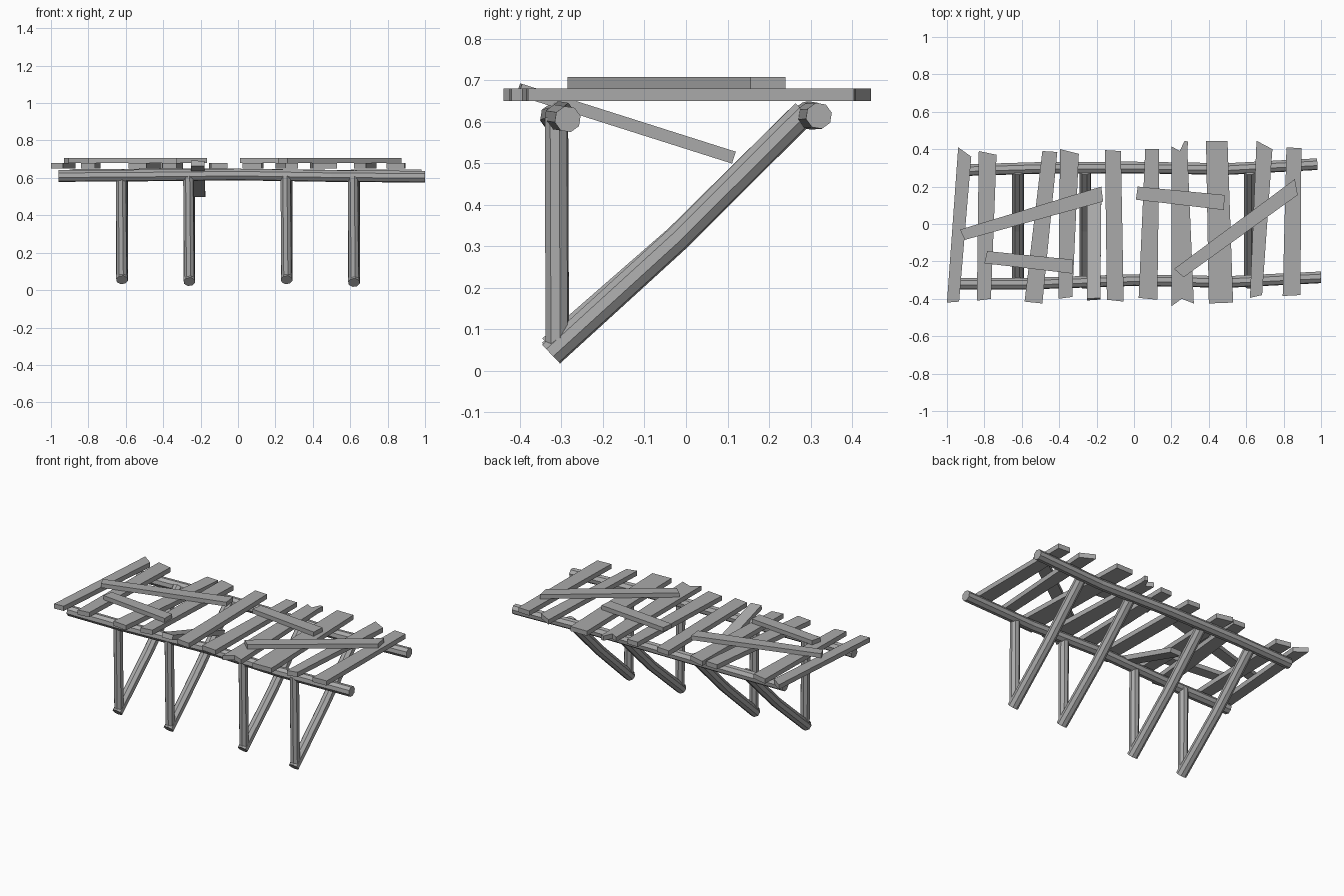
import bpy, bmesh, math
from mathutils import Vector

cube = bpy.data.objects.get("Cube")
if cube:
    bpy.data.objects.remove(cube)

# Single weathered grey for all the wood
wood = bpy.data.materials.new("weathered_grey_wood")
GREY = (0.4, 0.4, 0.4, 1)
wood.use_nodes = True
wood.diffuse_color = GREY
wood.node_tree.nodes["Principled BSDF"].inputs["Base Color"].default_value = GREY


def finish(name, bm):
    bmesh.ops.recalc_face_normals(bm, faces=bm.faces)
    mesh = bpy.data.meshes.new(name)
    bm.to_mesh(mesh)
    bm.free()
    mesh.materials.append(wood)
    obj = bpy.data.objects.new(name, mesh)
    bpy.context.collection.objects.link(obj)
    return obj


def board(name, outline, bottom, top):
    """Flat board: an outline seen from above, extruded upward."""
    bm = bmesh.new()
    face = bm.faces.new([bm.verts.new((x, y, bottom)) for x, y in outline])
    new = bmesh.ops.extrude_face_region(bm, geom=[face])["geom"]
    verts = [v for v in new if isinstance(v, bmesh.types.BMVert)]
    bmesh.ops.translate(bm, verts=verts, vec=(0, 0, top - bottom))
    return finish(name, bm)


def log(name, path, radius, sides=8):
    """Faceted log following a few points."""
    bm = bmesh.new()
    path = [Vector(p) for p in path]
    axis = (path[-1] - path[0]).normalized()
    side = axis.cross(Vector((0, 1, 0) if abs(axis.x) > 0.5 else (1, 0, 0))).normalized()
    up = axis.cross(side)
    rings = []
    for p in path:
        angles = [math.tau * (i + 0.3) / sides for i in range(sides)]
        rings.append([bm.verts.new(p + radius * (side * math.cos(a) + up * math.sin(a)))
                      for a in angles])
    for a, b in zip(rings, rings[1:]):
        for i in range(sides):
            j = (i + 1) % sides
            bm.faces.new((a[i], a[j], b[j], b[i]))
    bm.faces.new(rings[0])
    bm.faces.new(rings[-1])
    return finish(name, bm)


# Long rails under the deck
log("front_rail", [(-.96, -.32, .61), (-.6, -.32, .612), (0, -.3, .618),
                   (.5, -.31, .61), (1, -.285, .606)], .032)
log("back_rail", [(-.9, .288, .615), (-.5, .3, .618), (0, .302, .618),
                  (.5, .294, .612), (.98, .32, .614)], .032)

# Upright posts and slanted braces
for i, (x, low) in enumerate([(-.62, .055), (-.26, .045), (.26, .055), (.62, .04)], 1):
    log(f"post_{i}", [(x, -.31, low + .02), (x - .005, -.312, .61)], .029)
    log(f"brace_{i}", [(x, -.325, low), (x, -.02, .31 + low * .2), (x, .285, .622)], .032)

# Crosswise deck planks
planks = [
    [(-.94, .41), (-.87, .36), (-.935, -.415), (-1, -.42)],
    [(-.83, .39), (-.735, .37), (-.765, -.4), (-.84, -.41)],
    [(-.49, .39), (-.41, .385), (-.49, -.425), (-.585, -.415)],
    [(-.395, .4), (-.295, .375), (-.33, -.39), (-.405, -.4)],
    [(-.155, .395), (-.07, .39), (-.055, -.415), (-.145, -.405)],
    [(.06, .4), (.135, .4), (.125, -.405), (.025, -.395)],
    [(.2, .415), (.245, .39), (.27, .445), (.29, .44), (.285, .4),
     (.32, -.425), (.255, -.4), (.2, -.44)],
    [(.385, .445), (.5, .445), (.53, -.42), (.4, -.425)],
    [(.655, .445), (.74, .4), (.685, -.38), (.62, -.395)],
    [(.815, .41), (.895, .405), (.89, -.38), (.795, -.385)],
]
for i, outline in enumerate(planks, 1):
    board(f"deck_plank_{i}", outline, .65, .68)

# Loose boards nailed across the top
patches = [
    [(-.93, -.03), (-.175, .2), (-.165, .12), (-.905, -.085)],
    [(-.785, -.145), (-.33, -.19), (-.33, -.265), (-.8, -.21)],
    [(.02, .2), (.485, .155), (.48, .075), (.01, .13)],
    [(.215, -.24), (.86, .24), (.875, .155), (.265, -.285)],
]
for i, outline in enumerate(patches, 1):
    board(f"patch_board_{i}", outline, .68, .707)

# Broken plank sagging between the rails
fallen = board("fallen_plank", [(-.25, .27), (-.175, .27), (-.18, -.27), (-.25, -.275)],
               -.015, .015)
fallen.location = (0, -.142, .595)
fallen.rotation_euler.x = -math.atan2(.165, .52)
